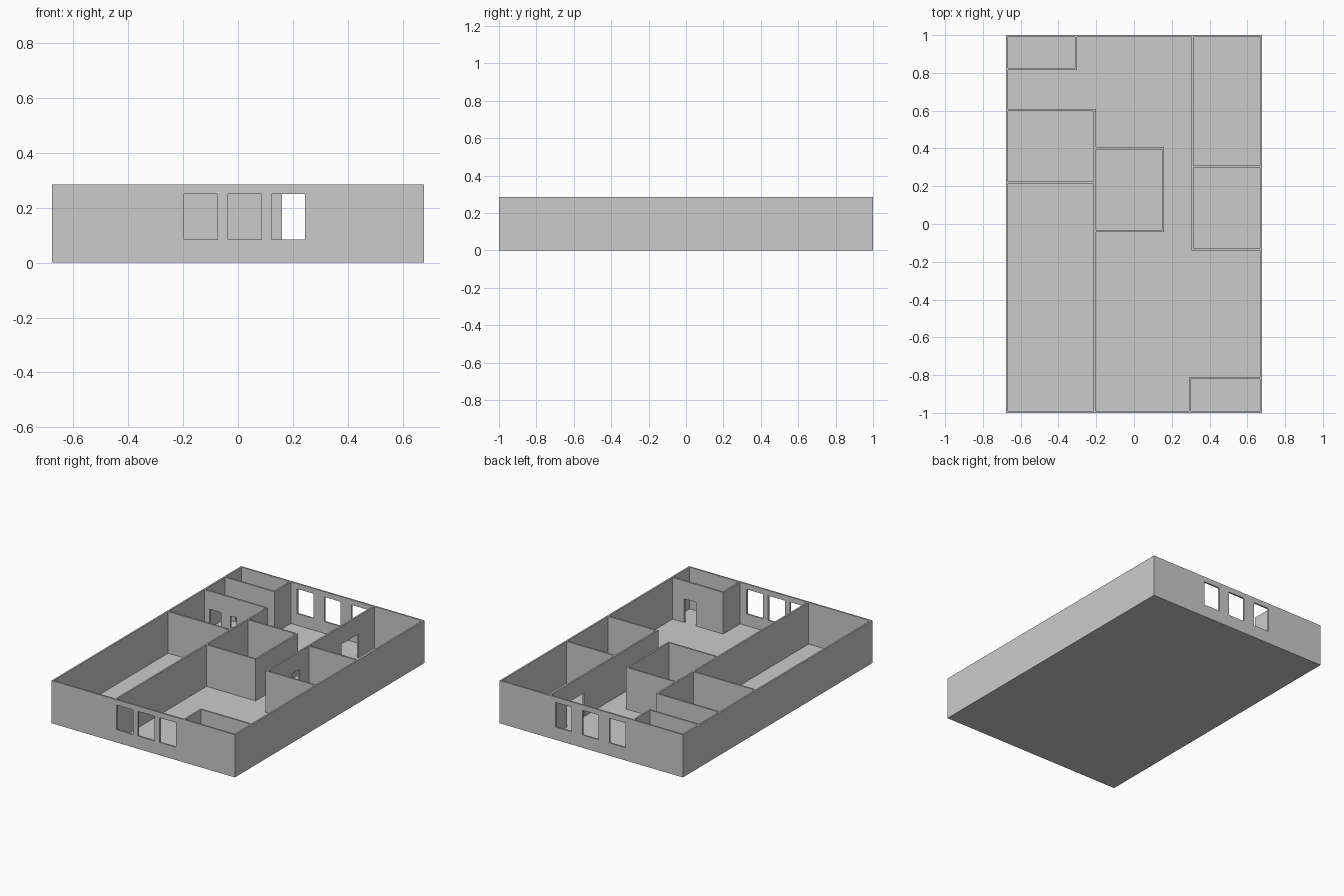
import bpy

if "Cube" in bpy.data.objects:
    bpy.data.objects.remove(bpy.data.objects["Cube"])

T = 0.011                       # wall thickness
TOP, BASE = 0.285, 0.004        # wall top and foot
X, Y = 0.677, 1.0               # half extents of the plan
DOOR = (-0.02, 0.165)           # door cut heights
WINDOW = (0.085, 0.25)          # window cut heights


def box(name, x0, x1, y0, y1, z0, z1):
    bpy.ops.mesh.primitive_cube_add(
        size=1, location=((x0 + x1) / 2, (y0 + y1) / 2, (z0 + z1) / 2))
    ob = bpy.context.object
    ob.name = name
    ob.scale = (x1 - x0, y1 - y0, z1 - z0)
    bpy.ops.object.transform_apply(location=True, rotation=False, scale=True)
    return ob


def wall(name, axis, at, start, end, openings=()):
    """Wall running along an axis, centred on 'at'; openings are (from, to, (z0, z1))."""
    def place(part, a, b, half, z0, z1):
        if axis == 'x':
            return box(part, a, b, at - half, at + half, z0, z1)
        return box(part, at - half, at + half, a, b, z0, z1)

    ob = place(name, start, end, T / 2, BASE, TOP)
    for a, b, (z0, z1) in openings:
        cutter = place("cutter", a, b, T * 2, z0, z1)
        cutter.hide_render = True
        mod = ob.modifiers.new("opening", 'BOOLEAN')
        mod.operation = 'DIFFERENCE'
        mod.solver = 'EXACT'
        mod.object = cutter
        bpy.context.view_layer.objects.active = ob
        bpy.ops.object.modifier_apply(modifier=mod.name)
        bpy.data.objects.remove(cutter, do_unlink=True)
    return ob


# Floor slab
box("floor", -X, X, -Y, Y, 0, 0.007)

# Outer walls, with three windows at each end
h = T / 2
front_windows = [(x, x + 0.122, WINDOW) for x in (-0.197, -0.037, 0.122)]
back_windows = [(x, x + 0.12, WINDOW) for x in (-0.255, -0.055, 0.145)]
wall("front_wall", 'x', -Y + h, -X, X, front_windows)
wall("back_wall", 'x', Y - h, -X, X, back_windows)
wall("left_wall", 'y', -X + h, -Y + T, Y - T)
wall("right_wall", 'y', X - h, -Y + T, Y - T)

# Back left room
wall("back_left_room_wall", 'x', 0.820, -X + T, -0.302, [(-0.59, -0.503, DOOR)])
wall("back_left_room_side", 'y', -0.3075, 0.8255, Y - T)

# Left rooms
wall("left_rooms_side", 'y', -0.208, -Y + T, 0.608)
wall("left_rooms_end", 'x', 0.6025, -X + T, -0.2135,
     [(-0.63, -0.543, DOOR), (-0.475, -0.43, (0.085, 0.16))])
wall("left_rooms_divider", 'x', 0.219, -X + T, -0.2135)

# Centre room
wall("centre_room_front", 'x', -0.037, -0.2025, 0.16)
wall("centre_room_back", 'x', 0.401, -0.2025, 0.16)
wall("centre_room_side", 'y', 0.1545, -0.0315, 0.3955, [(0.26, 0.345, DOOR)])

# Right rooms
wall("right_rooms_side", 'y', 0.309, -0.141, Y - T,
     [(0.115, 0.2, DOOR), (0.645, 0.82, (0.0, 0.165))])
wall("right_rooms_front", 'x', -0.1355, 0.3145, X - T)
wall("right_rooms_divider", 'x', 0.304, 0.3145, X - T)

# Front right room
wall("front_right_room_wall", 'x', -0.815, 0.292, X - T, [(0.492, 0.58, DOOR)])
wall("front_right_room_side", 'y', 0.2975, -Y + T, -0.8205)
